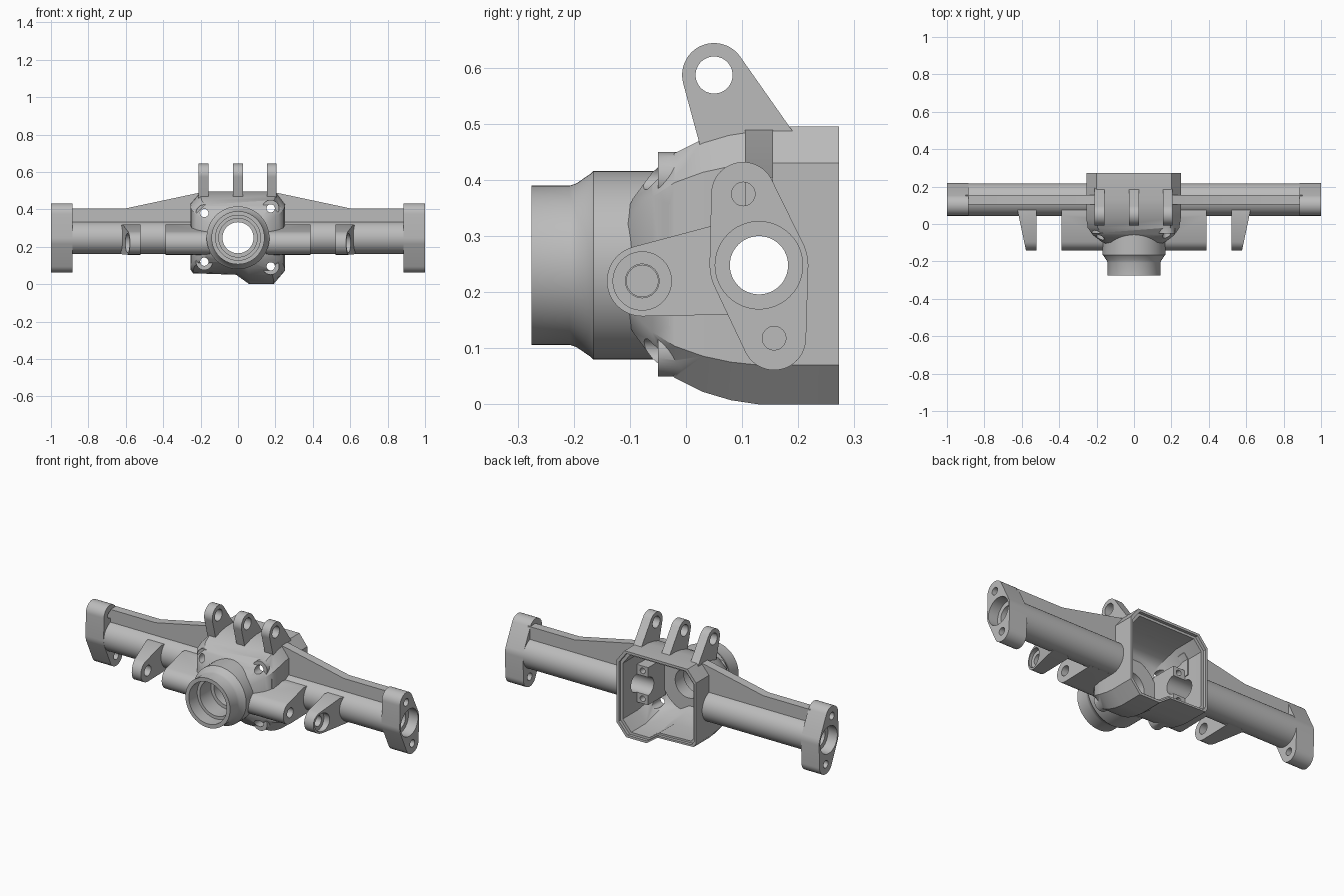
import bpy, bmesh
from math import sin, cos, pi, radians

cube = bpy.data.objects.get("Cube")
if cube:
    bpy.data.objects.remove(cube)

metal = bpy.data.materials.new("cast grey")
metal.use_nodes = True
metal.diffuse_color = (0.5, 0.5, 0.5, 1)
metal.node_tree.nodes["Principled BSDF"].inputs["Base Color"].default_value = (0.5, 0.5, 0.5, 1)

AY, AZ = 0.13, 0.248      # axle line
cutters = []


def finish(name, bm):
    bmesh.ops.recalc_face_normals(bm, faces=bm.faces)
    mesh = bpy.data.meshes.new(name)
    bm.to_mesh(mesh)
    bm.free()
    ob = bpy.data.objects.new(name, mesh)
    bpy.context.collection.objects.link(ob)
    mesh.materials.append(metal)
    return ob


def circle(a, b, r, n=48):
    return [(a + r * cos(2 * pi * i / n), b + r * sin(2 * pi * i / n)) for i in range(n)]


def loft(name, rings):
    """Skin a list of equally long point rings and cap both ends."""
    bm = bmesh.new()
    vs = [[bm.verts.new(p) for p in ring] for ring in rings]
    n = len(vs[0])
    for a, b in zip(vs, vs[1:]):
        for i in range(n):
            bm.faces.new((a[i], a[(i + 1) % n], b[(i + 1) % n], b[i]))
    bm.faces.new(vs[0])
    bm.faces.new(vs[-1])
    return finish(name, bm)


def prism(name, pts, axis, a, b):
    """Extrude a profile along x (points y,z) or y (points x,z)."""
    place = (lambda p, t: (t, *p)) if axis == "x" else (lambda p, t: (p[0], t, p[1]))
    return loft(name, [[place(p, t) for p in pts] for t in (a, b)])


def hull(name, pts, x0, x1):
    """Convex solid around y,z points; x1 may depend on y."""
    far = x1 if callable(x1) else (lambda y: x1)
    bm = bmesh.new()
    for y, z in pts:
        bm.verts.new((x0, y, z))
        bm.verts.new((far(y), y, z))
    res = bmesh.ops.convex_hull(bm, input=bm.verts)
    junk = {g for g in res["geom_interior"] + res["geom_unused"] if isinstance(g, bmesh.types.BMVert)}
    bmesh.ops.delete(bm, geom=list(junk), context="VERTS")
    bmesh.ops.dissolve_limit(bm, angle_limit=0.01, verts=bm.verts, edges=bm.edges)
    return finish(name, bm)


def lathe(name, profile, n=64):
    """Revolve a closed r,y profile about the nose line."""
    bm = bmesh.new()
    rings = [[bm.verts.new((r * cos(2 * pi * i / n), y, AZ + r * sin(2 * pi * i / n)))
              for i in range(n)] for r, y in profile]
    for a, b in zip(rings, rings[1:] + rings[:1]):
        for i in range(n):
            bm.faces.new((a[i], a[(i + 1) % n], b[(i + 1) % n], b[i]))
    return finish(name, bm)


def cutter(ob):
    ob.hide_render = True
    cutters.append(ob)
    return ob


def rod(axis, a, b, r, t0, t1):
    return cutter(prism("cutter", circle(a, b, r), axis, t0, t1))


def combine(ob, others, op="DIFFERENCE"):
    bpy.context.view_layer.objects.active = ob
    for other in others:
        m = ob.modifiers.new("bool", "BOOLEAN")
        m.operation, m.solver, m.object = op, "EXACT", other
        bpy.ops.object.modifier_apply(modifier=m.name)


def smooth(ob, mirror=False):
    bpy.ops.object.select_all(action="DESELECT")
    ob.select_set(True)
    bpy.context.view_layer.objects.active = ob
    if mirror:
        ob.modifiers.new("mirror", "MIRROR").use_clip = False
        bpy.ops.object.modifier_apply(modifier="mirror")
    bpy.ops.object.shade_smooth_by_angle(angle=radians(32))


# Centre housing outline, lofted front to back
outline = [(-.255, .43), (-.2, .495), (.2, .495), (.25, .43), (.25, .07),
           (.19, 0), (.06, 0), (-.01, .05), (-.24, .058), (-.255, .08)]


def shell(name, sections):
    return loft(name, [[(x * sx, y, AZ + (z - AZ) * sz) for x, z in outline]
                       for y, sx, sz in sections])


housing = shell("centre_housing", [
    (.273, 1, 1), (.13, 1, 1), (.08, 1, .97), (.03, 1, .91), (-.02, .97, .81),
    (-.06, .86, .67), (-.095, .68, .48), (-.115, .5, .3)])
cavity = cutter(shell("cavity_cutter", [
    (.3, .89, .89), (.12, .89, .89), (.03, .87, .78), (-.02, .8, .64), (-.045, .6, .5)]))
rim = cutter(shell("rim_cutter", [(.3, .945, .945), (.256, .945, .945)]))
axle_bore = rod("x", AY, AZ, .052, -1.1, 1.1)
nose_bore = rod("y", 0, AZ, .12, -.25, .08)

# Bolt bosses on the housing front
bosses = [(-.18, .38), (.175, .405), (-.18, .12), (.175, .095)]
combine(housing, [cutter(prism("boss", circle(x, z, .045), "y", -.05, .06)) for x, z in bosses], "UNION")
combine(housing, [cavity, rim])

# Bearing saddles inside the housing
for s in (-1, 1):
    ends = sorted((s * .15, s * .236))
    block = [(-.03, .14), (-.03, .356), (AY, .356), (AY, .14)]
    combine(housing, [cutter(prism("saddle", block, "x", *ends))], "UNION")
    combine(housing, [rod("y", s * .185, z, .016, .05, .2) for z in (.168, .328)])
combine(housing, [axle_bore, nose_bore])
combine(housing, [rod("y", x, z, .022, -.1, .2) for x, z in bosses])
smooth(housing)

# Stepped nose with bearing bore
nose = lathe("input_nose", [
    (.142, -.275), (.142, -.207), (.146, -.195), (.157, -.179), (.163, -.17), (.168, -.165),
    (.168, -.02), (.083, -.02), (.083, -.1), (.103, -.1), (.103, -.2), (.12, -.2), (.12, -.275)])
smooth(nose)

# Axle tubes
tube = prism("axle_tubes", circle(AY, AZ, .0875, 64), "x", .23, .9)
combine(tube, [axle_bore])
smooth(tube, True)

# Tapering ribs along the top of the tubes
rib = prism("top_ribs", [(.2, .32), (.2, .49), (.6, .405), (.9, .405), (.9, .32)], "y", .105, .155)
combine(rib, [cavity])
smooth(rib, True)

# End flanges with bearing seat and two bolt holes
bolts = [(.102, .375), (.157, .118)]
pts = circle(AY, AZ, .088)
for y, z in bolts:
    pts += circle(y, z, .057)
flange = hull("end_flanges", pts, .885, 1)
combine(flange, [axle_bore, rod("x", AY, AZ, .078, .94, 1.1)])
combine(flange, [rod("x", y, z, .021, .8, 1.1) for y, z in bolts])
smooth(flange, True)

# Link mounts reaching forward from the tubes
LY, LZ = -.078, .22
arm = circle(LY, LZ, .063) + [(.045, .318), (.1, .312), (.12, .161)]
outer = hull("outer_link_mounts", arm, .52, lambda y: .578 + (y + .14) * .21)
combine(outer, [axle_bore, rod("x", LY, LZ, .03, .4, .7), rod("x", LY, LZ, .052, .565, .7)])
smooth(outer, True)
inner = hull("inner_link_mounts", arm, .15, .387)
combine(inner, [axle_bore, cavity, rod("x", LY, LZ, .028, .29, .45)])
smooth(inner, True)

# Three upright lugs on top
for name, x in (("right_lug", -.185), ("centre_lug", 0), ("left_lug", .18)):
    lug = hull(name, circle(.05, .587, .057) + [(.028, .45), (.197, .477)], x - .026, x + .026)
    combine(lug, [cavity, rod("x", .05, .587, .033, x - .1, x + .1)])
    smooth(lug)

for ob in cutters:
    bpy.data.objects.remove(ob)
